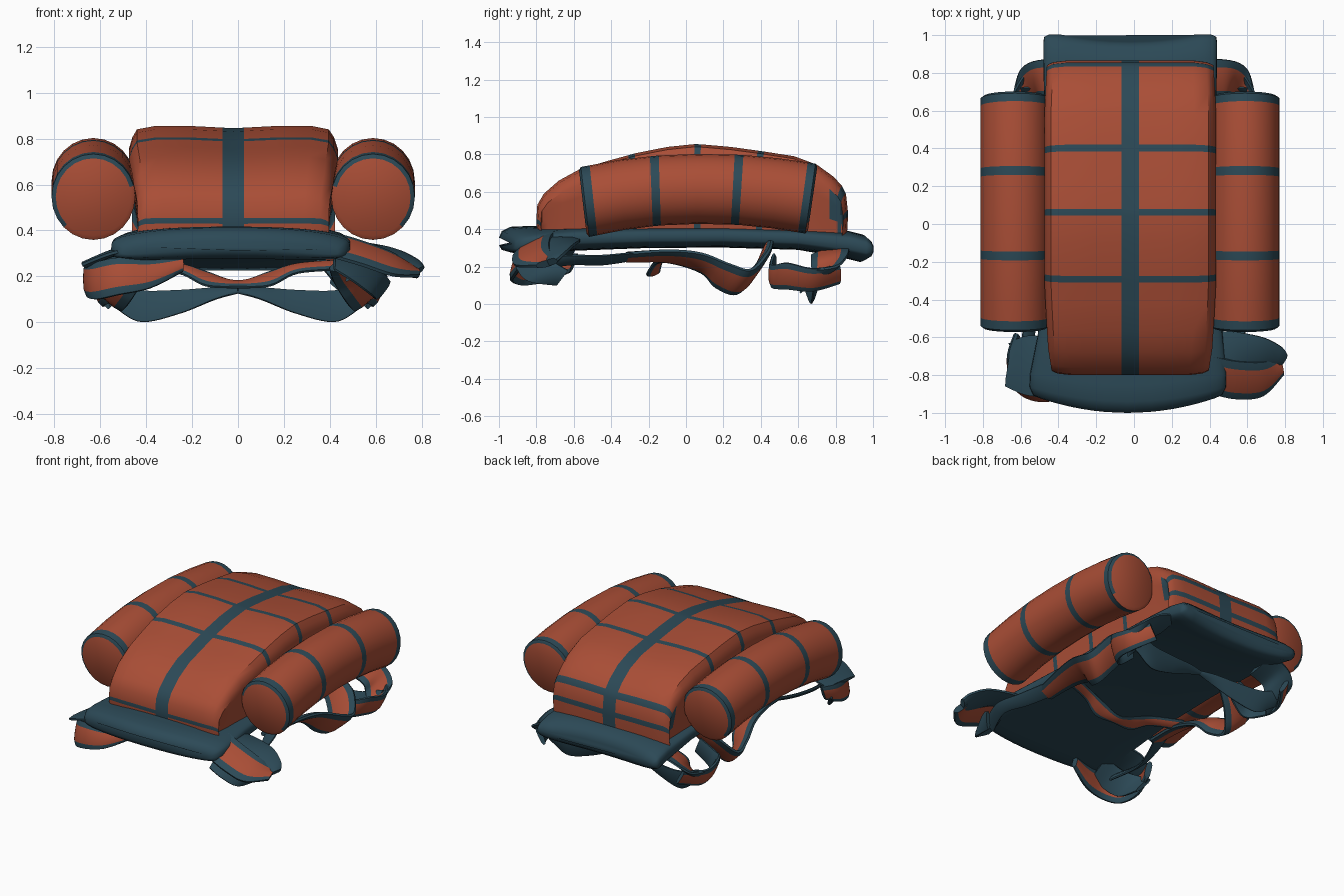
import bpy, bmesh, math
from mathutils import Vector


def material(name, rgb):
    m = bpy.data.materials.new(name)
    m.diffuse_color = (*rgb, 1)
    return m


MATS = [material("rust_orange", (0.40, 0.076, 0.037)),
        material("slate_teal", (0.025, 0.067, 0.094))]
ORANGE, TEAL = 0, 1


def grid(name, rows, mat, closed=False, cap=ORANGE, angle=40):
    """Skin rows of points; mat(i, j) colours each cell; open ends are filled."""
    bm = bmesh.new()
    vs = [[bm.verts.new(p) for p in r] for r in rows]
    n = len(rows[0])
    for i in range(len(rows) - 1):
        for j in range(n if closed else n - 1):
            k = (j + 1) % n
            f = bm.faces.new((vs[i][j], vs[i][k], vs[i + 1][k], vs[i + 1][j]))
            f.material_index = mat(i, j)
    edges = [e for e in bm.edges if e.is_boundary]
    for f in bmesh.ops.holes_fill(bm, edges=edges, sides=0)["faces"]:
        f.material_index = cap
    bmesh.ops.remove_doubles(bm, verts=bm.verts, dist=1e-4)
    bmesh.ops.recalc_face_normals(bm, faces=bm.faces)
    me = bpy.data.meshes.new(name)
    bm.to_mesh(me)
    bm.free()
    for m in MATS:
        me.materials.append(m)
    ob = bpy.data.objects.new(name, me)
    bpy.context.collection.objects.link(ob)
    me.shade_smooth()
    me.set_sharp_from_angle(angle=math.radians(angle))
    return ob


def lerp(pts, t):
    """Linear value at t from (t, v) pairs."""
    for (a, va), (b, vb) in zip(pts, pts[1:]):
        if t <= b:
            s = max(0, (t - a) / (b - a))
            return va + (vb - va) * s
    return pts[-1][1]


# ---- main bag: side profile swept across x, stripes picked by row and column
BASE = 0.36
profile = [(-0.79, 0.36, 0), (-0.80, 0.43, 1), (-0.80, 0.455, 0), (-0.795, 0.53, 0),
           (-0.76, 0.59, 0), (-0.68, 0.66, 0), (-0.57, 0.72, 0), (-0.42, 0.765, 0),
           (-0.31, 0.795, 1), (-0.275, 0.805, 0), (-0.1, 0.84, 0), (0.045, 0.855, 1),
           (0.08, 0.854, 0), (0.24, 0.84, 0), (0.385, 0.82, 1), (0.42, 0.815, 0),
           (0.58, 0.79, 0), (0.70, 0.745, 0), (0.79, 0.68, 0), (0.835, 0.63, 1),
           (0.855, 0.59, 0), (0.865, 0.5, 1), (0.866, 0.465, 0), (0.86, 0.36, 0)]
columns = [(-0.43, 0, .97), (-0.445, .3, .97), (-0.465, .6, .97), (-0.475, .8, .97),
           (-0.46, .9, .98), (-0.44, .97, .99), (-0.36, 1.0, 1), (-0.21, 1.0, 1),
           (-0.067, .985, 1), (-0.02, .98, 1), (0.027, .985, 1), (0.17, 1.0, 1),
           (0.32, 1.0, 1), (0.395, .97, .99), (0.418, .9, .98), (0.435, .8, .97),
           (0.425, .6, .97), (0.405, .3, .97), (0.39, 0, .97)]


def bag_mat(i, j):
    rear_blob = 18 <= i <= 20 and j in (1, 2, 15, 16)
    return TEAL if profile[i][2] or j in (8, 9) or rear_blob else ORANGE


taper = [(-0.8, .915), (-0.68, .955), (-0.5, .98), (-0.3, 1), (0.6, 1), (0.87, .97)]
rows = []
for y, z, _ in profile:
    k = lerp(taper, y)
    rows.append([(-.02 + (x + .02) * (k if abs(x + .02) > .1 else 1), y * s, BASE + (z - BASE) * d)
                 for x, d, s in columns])
grid("main_bag", rows, bag_mat)

# ---- side rolls: arched cylinders with four teal bands and a rim on each end
roll_z = [(-0.57, .54), (-0.35, .583), (-0.15, .607), (0.1, .617), (0.3, .61), (0.5, .59), (0.69, .56)]
roll_y = [-0.54, -0.495, -0.34, -0.185, -0.14, 0.06, 0.25, 0.295, 0.48, 0.625, 0.665]
for side, cx, rx, out in (("left", -0.63, .182, -1), ("right", 0.588, .182, 1)):
    rows = []
    for y in roll_y:
        ring = []
        for k in range(24):
            a = 2 * math.pi * k / 24
            dz = 0.187 * math.sin(a)
            ring.append((cx + rx * math.cos(a), y + 0.22 * y * dz, lerp(roll_z, y) + dz))
        rows.append(ring)
    for idx, d in ((0, -0.012), (-1, 0.012)):
        c = sum((Vector(p) for p in rows[idx]), Vector()) / 24
        inner = [c + (Vector(p) - c) * 0.9 + Vector((0, d, 0)) for p in rows[idx]]
        rows.insert(0 if idx == 0 else len(rows), inner)

    def roll_mat(i, j, out=out):
        if i in (0, 11):   # rim shows on the upper and outer part only
            a = 2 * math.pi * (j + .5) / 24
            return TEAL if math.sin(a) + 0.5 * out * math.cos(a) > -0.35 else ORANGE
        return TEAL if i in (1, 4, 7, 10) else ORANGE

    grid("side_roll_" + side, rows, roll_mat, True)

# ---- back panel: rounded pad, curved at the front and dished at the rear
stations = [(-1.0, .47, .335, .02), (-0.985, .50, .34, .05), (-0.94, .52, .345, .068),
            (-0.85, .52, .347, .07), (-0.6, .49, .35, .065), (-0.2, .46, .36, .06),
            (0.2, .455, .362, .06), (0.6, .455, .35, .06), (0.85, .46, .32, .075),
            (0.93, .46, .30, .075), (0.955, .455, .295, .05), (0.965, .43, .295, .02)]
rows = []
for y, hw, zc, hz in stations:
    ring = []
    for k in range(48):
        a = 2 * math.pi * k / 48
        c, s = math.cos(a), math.sin(a)
        u = math.copysign(abs(c) ** 0.7, c)
        v = math.copysign(abs(s) ** 0.5, s)
        bend = 0.08 * u * u * min(1, max(0, (-0.55 - y) / 0.4))
        bend += 0.037 * min(1, abs(u) / 0.85) ** 2 * max(0, (y - 0.6) / 0.36)
        front = max(0, (-0.6 - y) / 0.4)
        ring.append((-0.02 - 0.015 * front + hw * u, y + bend, zc + hz * v - 0.03 * front * u * u))
    rows.append(ring)
grid("back_panel", rows, lambda i, j: TEAL, True, TEAL, 60)


# ---- straps: ribbons through (centre, half-width vector) stations with teal piping
def spline(p0, p1, p2, p3, t):
    return 0.5 * (2 * p1 + (p2 - p0) * t + (2 * p0 - 5 * p1 + 4 * p2 - p3) * t * t
                  + (3 * p1 - p0 - 3 * p2 + p3) * t ** 3)


def strap(name, pts, thick, top=ORANGE, bottom=ORANGE, flip=1, steps=6):
    pts = [(Vector((x * flip, y, z)), Vector((a * flip, b, c))) for x, y, z, a, b, c in pts]
    ext = [pts[0]] + pts + [pts[-1]]
    path = [tuple(spline(*(ext[i + o][m] for o in range(4)), t / steps) for m in (0, 1))
            for i in range(len(pts) - 1) for t in range(steps)] + [pts[-1]]
    rows = []
    for i, (p, w) in enumerate(path):
        tan = path[min(i + 1, len(path) - 1)][0] - path[max(i - 1, 0)][0]
        n = tan.cross(w).normalized() * thick * flip
        rows.append([p + w * s + n * h for s, h in
                     ((-1, .4), (-.62, 1), (0, 1.1), (.62, 1), (1, .4),
                      (1, -.4), (.62, -1), (0, -1.1), (-.62, -1), (-1, -.4))])
    return grid(name, rows, lambda i, j: top if j in (1, 2) else bottom if j in (6, 7) else TEAL,
                True, TEAL, 50)


for side, f in (("left", -1), ("right", 1)):
    # thin lower webbing leading into the padded shoulder strap
    strap("lower_webbing_" + side,
          [(.50, -.80, .21, .03, 0, .03), (.56, -.62, .235, .03, 0, .025),
           (.52, -.45, .235, .04, 0, .025), (.46, -.28, .255, .05, 0, .02)], .01, TEAL, TEAL, f)
    strap("shoulder_strap_" + side,
          [(.45, -.32, .25, .05, 0, .02), (.47, -.10, .255, .07, 0, .03),
           (.50, .08, .22, .08, 0, .05), (.55, .20, .15, .08, .04, .06),
           (.57, .31, .12, .07, .04, .065), (.50, .40, .22, .07, .04, .06),
           (.40, .44, .31, .07, .02, .03)], .018, ORANGE, ORANGE, f)
    # folded belt wings at the rear
    strap("rear_wing_" + side,
          [(.38, .77, .28, 0, .10, .02), (.48, .77, .25, 0, .10, .03),
           (.53, .76, .20, .03, .09, .04), (.57, .72, .15, .04, .08, .05),
           (.60, .64, .12, .04, .03, .06)], .015, ORANGE, TEAL, f)
    strap("rear_fin_" + side,
          [(.42, .47, .22, .02, 0, .05), (.52, .46, .15, .02, 0, .06),
           (.60, .54, .15, .03, 0, .07), (.61, .68, .13, .03, 0, .06),
           (.53, .82, .16, .03, 0, .05)], .014, ORANGE, TEAL, f)
    # sagging rear belt halves meeting at the centre
    strap("rear_belt_" + side,
          [(.60, .70, .15, 0, .02, .04), (.53, .70, .115, 0, .02, .055),
           (.42, .69, .07, 0, .02, .068), (.25, .67, .09, 0, .02, .05),
           (.10, .65, .125, 0, .02, .025), (0, .64, .138, 0, .01, .01)], .01, TEAL, TEAL, f)
    # low front buckle strap
    strap("front_tab_" + side,
          [(.42, -.84, .27, 0, .07, .04), (.52, -.83, .22, .02, .07, .04),
           (.60, -.77, .17, .02, .07, .05), (.63, -.66, .14, .03, .03, .04)], .012, TEAL, TEAL, f)

# ---- chest strap below the panel
strap("chest_strap",
      [(-.45, -.08, .25, 0, .03, .02), (-.26, -.14, .235, 0, .03, .02), (-.14, -.17, .19, 0, .04, .03),
       (0, -.17, .165, 0, .03, .012), (.14, -.17, .19, 0, .04, .03), (.26, -.14, .235, 0, .03, .02),
       (.45, -.08, .25, 0, .03, .02)], .012)

# ---- front hip wings: the right one flares with a sloping face, the left one hangs
strap("hip_wing_right",
      [(.38, -.67, .345, 0, .10, 0), (.52, -.67, .335, 0, .10, .0), (.66, -.69, .295, .02, .09, .02),
       (.75, -.71, .25, .03, .06, .02), (.79, -.72, .225, .02, .03, .01)], .018, TEAL, TEAL)
strap("hip_wing_right_face",
      [(.42, -.80, .335, 0, -.10, -.05), (.54, -.825, .30, 0, -.10, -.05),
       (.68, -.82, .25, .0, -.09, -.045), (.78, -.75, .215, .01, -.05, -.012)], .018)
strap("hip_wing_left",
      [(-.24, -.86, .25, 0, .01, .03), (-.38, -.90, .21, 0, .02, .06), (-.52, -.91, .20, 0, .02, .08),
       (-.62, -.85, .18, 0, .02, .08), (-.655, -.72, .19, 0, .02, .07), (-.62, -.60, .22, 0, .02, .05)], .018)
strap("hip_wing_left_top",
      [(-.40, -.75, .33, 0, .14, 0), (-.55, -.75, .30, 0, .16, 0), (-.66, -.74, .25, .02, .12, 0)],
      .015, TEAL, TEAL)
